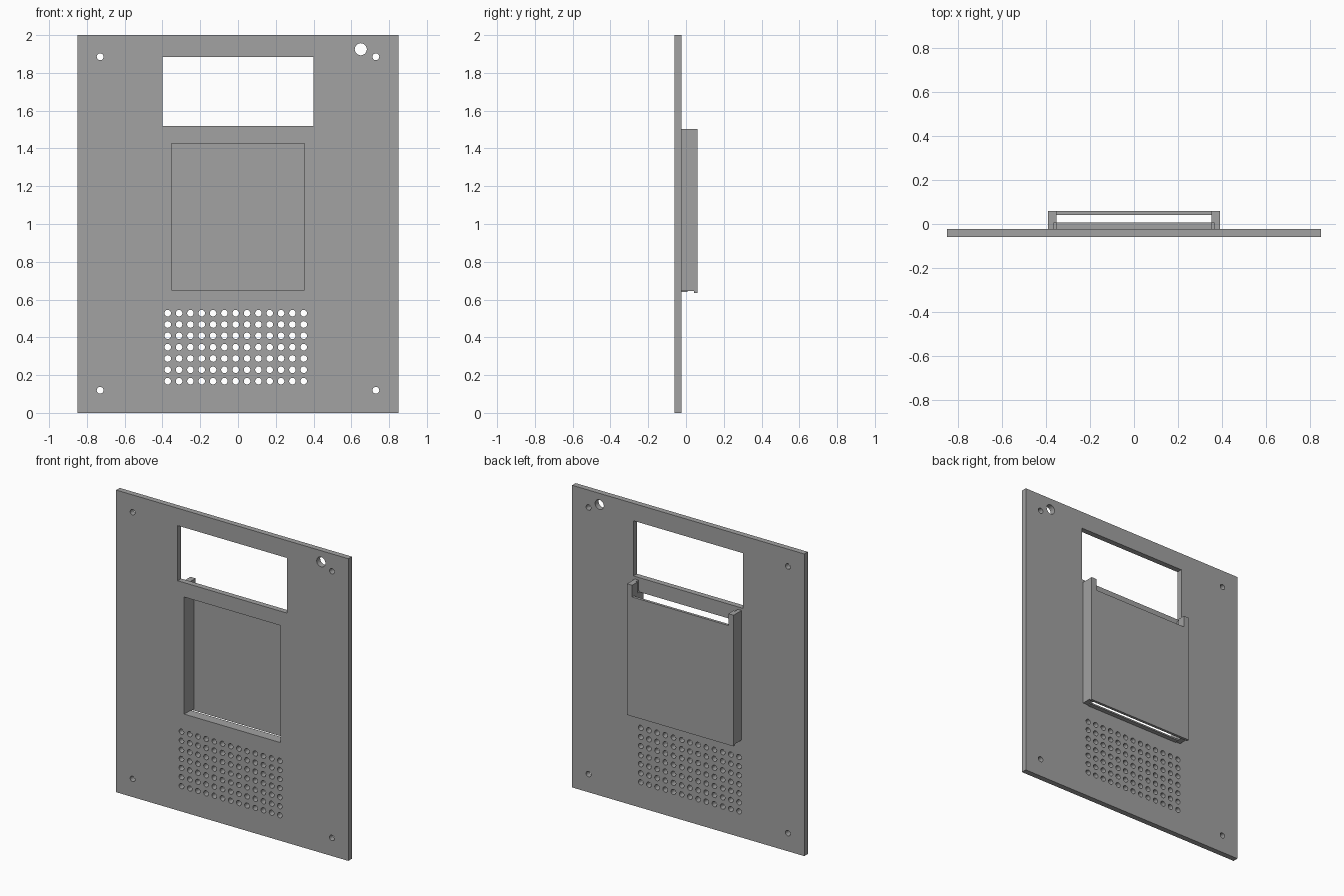
import bpy, bmesh
from math import sin, cos, pi

cube = bpy.data.objects.get("Cube")
if cube:
    bpy.data.objects.remove(cube, do_unlink=True)

grey = bpy.data.materials.new("plain grey")
grey.use_nodes = True
COLOUR = (0.36, 0.36, 0.36, 1)
grey.diffuse_color = COLOUR
grey.node_tree.nodes["Principled BSDF"].inputs["Base Color"].default_value = COLOUR

FRONT, PLATE_BACK, BACK = -0.06, -0.023, 0.06


def rectangle(x0, x1, z0, z1):
    return [(x0, z0), (x1, z0), (x1, z1), (x0, z1)]


def circle(x, z, r, n=24):
    return [(x + r * cos(2 * pi * i / n), z + r * sin(2 * pi * i / n)) for i in range(n)]


def slab(name, outlines, y0, y1):
    """Extrude a filled outline with holes between two depths."""
    curve = bpy.data.curves.new(name, "CURVE")
    curve.dimensions = "2D"
    curve.fill_mode = "BOTH"
    curve.extrude = (y1 - y0) / 2
    for points in outlines:
        spline = curve.splines.new("POLY")
        spline.points.add(len(points) - 1)
        for p, (x, z) in zip(spline.points, points):
            p.co = (x, z, 0, 1)
        spline.use_cyclic_u = True
    ob = bpy.data.objects.new(name, curve)
    bpy.context.collection.objects.link(ob)
    ob.location.y = (y0 + y1) / 2
    ob.rotation_euler.x = pi / 2
    bpy.ops.object.select_all(action="DESELECT")
    ob.select_set(True)
    bpy.context.view_layer.objects.active = ob
    bpy.ops.object.convert(target="MESH")
    ob = bpy.context.object
    bm = bmesh.new()
    bm.from_mesh(ob.data)
    bmesh.ops.remove_doubles(bm, verts=bm.verts, dist=1e-5)
    bmesh.ops.recalc_face_normals(bm, faces=bm.faces)
    for f in bm.faces:
        f.smooth = False
    bm.to_mesh(ob.data)
    bm.free()
    ob.data.materials.clear()
    ob.data.materials.append(grey)
    return ob


def box(name, x0, x1, y0, y1, z0, z1):
    bm = bmesh.new()
    bmesh.ops.create_cube(bm, size=1)
    for v in bm.verts:
        v.co = (x1 if v.co.x > 0 else x0, y1 if v.co.y > 0 else y0, z1 if v.co.z > 0 else z0)
    mesh = bpy.data.meshes.new(name)
    bm.to_mesh(mesh)
    bm.free()
    mesh.materials.append(grey)
    ob = bpy.data.objects.new(name, mesh)
    bpy.context.collection.objects.link(ob)


# Front panel with display window, pocket opening, screw holes and speaker grille
outlines = [rectangle(-0.85, 0.85, 0, 2),
            rectangle(-0.4, 0.4, 1.52, 1.885),
            rectangle(-0.352, 0.352, 0.65, 1.425),
            circle(0.65, 1.925, 0.032)]
outlines += [circle(x, z, 0.018) for x in (-0.73, 0.73) for z in (0.12, 1.885)]
outlines += [circle(-0.372 + 0.06 * i, 0.168 + 0.06 * j, 0.0175, 16)
             for i in range(13) for j in range(7)]
slab("front_panel", outlines, FRONT, PLATE_BACK)

# Rear pocket: side rails with a grooved front edge, collar strips, sill and back plate
STEP, COVER = 0.007, 0.042
for side, s in (("left", 1), ("right", -1)):
    def rail(name, a, b, *rest):
        box(side + name, min(s * a, s * b), max(s * a, s * b), *rest)
    rail("_rail", 0.363, 0.39, PLATE_BACK, BACK, 0.645, 1.503)
    rail("_rail_lip", 0.352, 0.363, STEP, BACK, 0.645, 1.503)
    rail("_collar_strip", 0.352, 0.363, PLATE_BACK, STEP, 0.645, 1.43)
    rail("_rail_foot", 0.352, 0.39, COVER, BACK, 0.635, 0.645)
box("pocket_sill", -0.352, 0.352, PLATE_BACK, STEP, 0.64, 0.65)
box("pocket_back", -0.352, 0.352, COVER, BACK, 0.635, 1.425)
